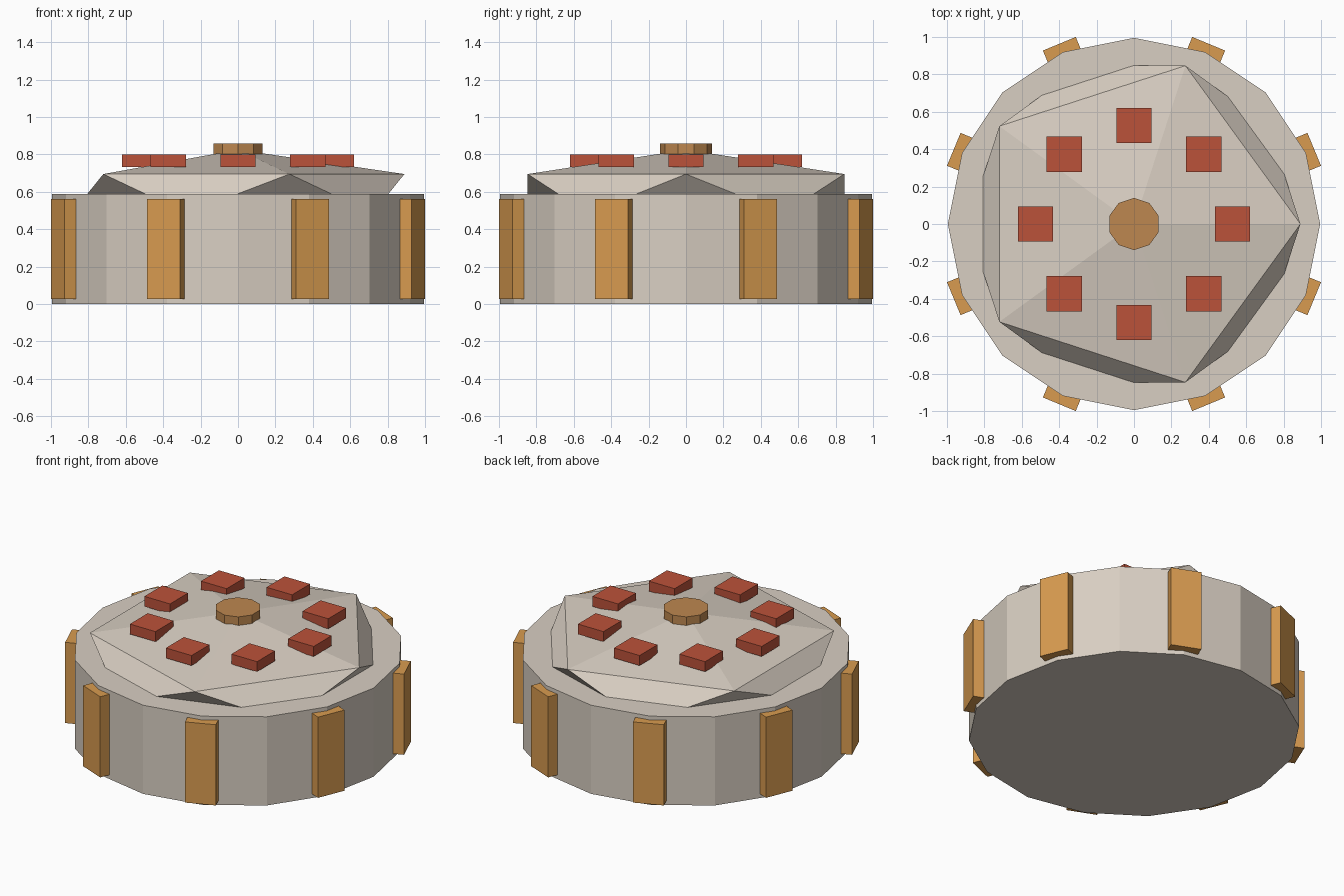
import bpy
import math

if "Cube" in bpy.data.objects:
    bpy.data.objects.remove(bpy.data.objects["Cube"])


def material(name, rgb):
    m = bpy.data.materials.new(name)
    m.diffuse_color = (*rgb, 1.0)
    m.use_nodes = True
    m.node_tree.nodes["Principled BSDF"].inputs["Base Color"].default_value = m.diffuse_color
    return m


STONE = material("pale stone", (0.69, 0.62, 0.54))
GOLD = material("golden brown", (0.69, 0.33, 0.08))
BRONZE = material("bronze", (0.51, 0.245, 0.08))
RED = material("brick red", (0.50, 0.085, 0.042))


def finish(name, mat):
    ob = bpy.context.object
    ob.name = name
    ob.data.materials.append(mat)
    return ob


def cylinder(name, sides, radius, z0, z1, mat):
    bpy.ops.mesh.primitive_cylinder_add(
        vertices=sides, radius=radius, depth=z1 - z0, location=(0, 0, (z0 + z1) / 2))
    return finish(name, mat)


def box(name, size, location, mat, turn=0.0):
    bpy.ops.mesh.primitive_cube_add(size=1, location=location, rotation=(0, 0, turn))
    ob = finish(name, mat)
    ob.scale = size
    return ob


# Sixteen-sided drum body
cylinder("drum_body", 16, 0.995, 0.0, 0.588, STONE)

# Faceted dome: squashed icosahedron, lower half sunk in the drum
bpy.ops.mesh.primitive_ico_sphere_add(subdivisions=1, radius=1, location=(0, 0, 0.59))
finish("faceted_dome", STONE).scale = (0.995, 0.995, 0.235)

# Knob at the centre of the dome
cylinder("centre_knob", 10, 0.139, 0.79, 0.858, BRONZE)

for i in range(8):
    a = i * math.pi / 4
    # Red blocks, all square to the axes
    box(f"top_block_{i + 1}", (0.188, 0.188, 0.067),
        (0.527 * math.cos(a), 0.527 * math.sin(a), 0.766), RED)
    # Upright ribs around the drum, facing outwards
    b = a + math.pi / 8
    box(f"side_rib_{i + 1}", (0.10, 0.19, 0.535),
        (0.993 * math.cos(b), 0.993 * math.sin(b), 0.295), GOLD, b)
